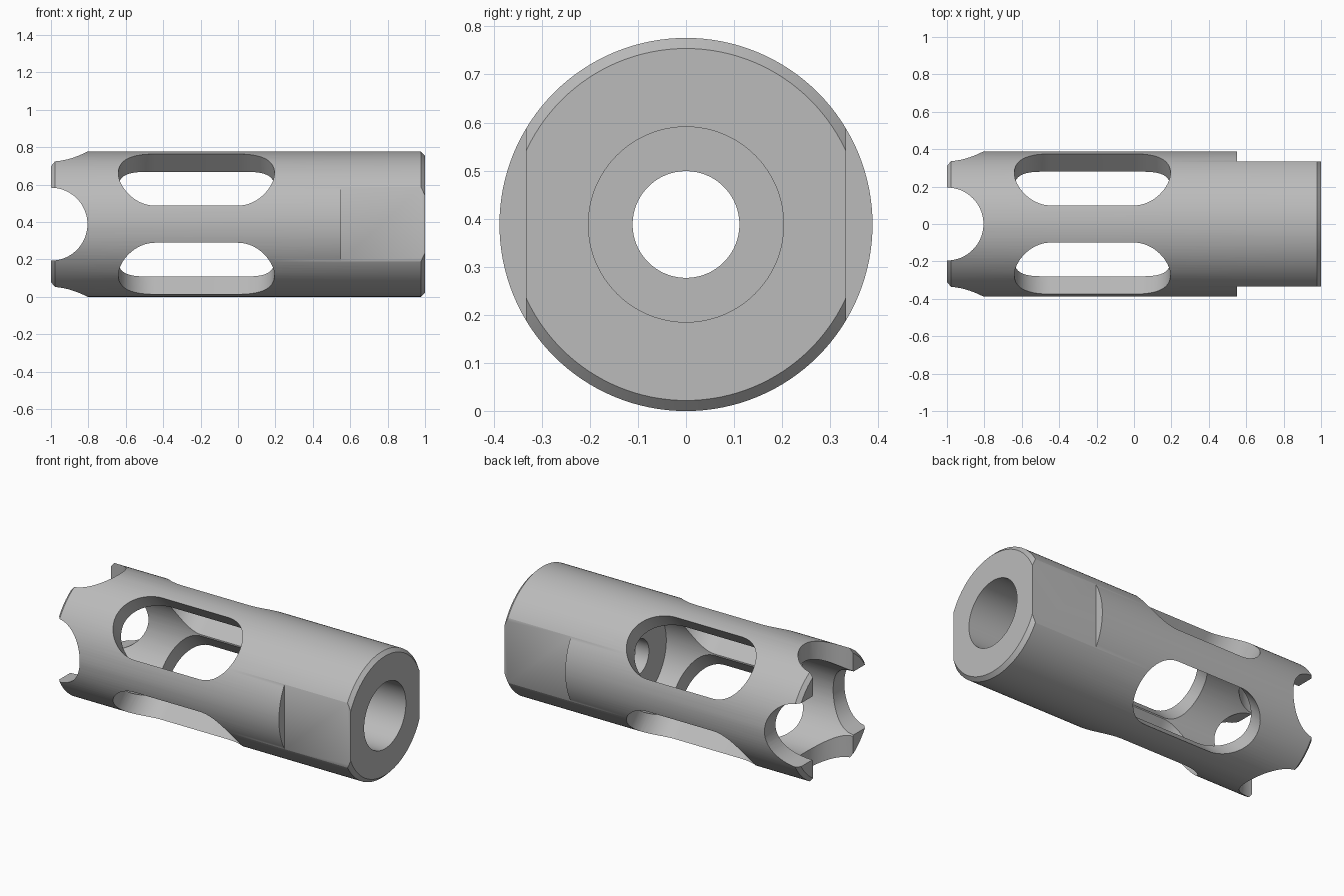
import bpy
import bmesh
from math import cos, sin, pi, radians
from mathutils import Matrix

default = bpy.data.objects.get("Cube")
if default:
    bpy.data.objects.remove(default, do_unlink=True)

RADIUS = 0.388      # outer radius, also the height of the axis
CHAMFER = 0.022
SLOT = 0.195        # half width of slots and end notches
SEGMENTS = 128

steel = bpy.data.materials.new("grey steel")
steel.use_nodes = True
steel.diffuse_color = (0.5, 0.5, 0.5, 1)
steel.node_tree.nodes["Principled BSDF"].inputs["Base Color"].default_value = (0.5, 0.5, 0.5, 1)


def add_object(name, bm):
    bmesh.ops.recalc_face_normals(bm, faces=bm.faces)
    mesh = bpy.data.meshes.new(name)
    bm.to_mesh(mesh)
    bm.free()
    mesh.materials.append(steel)
    obj = bpy.data.objects.new(name, mesh)
    bpy.context.collection.objects.link(obj)
    obj.location.z = RADIUS
    return obj


def lathe(name, profile):
    """Spin a closed (x, radius) outline about the x axis."""
    bm = bmesh.new()
    rings = []
    for i in range(SEGMENTS):
        a = 2 * pi * i / SEGMENTS
        rings.append([bm.verts.new((x, r * cos(a), r * sin(a))) for x, r in profile])
    n = len(profile)
    for i, ring in enumerate(rings):
        nxt = rings[(i + 1) % SEGMENTS]
        for j in range(n):
            k = (j + 1) % n
            bm.faces.new((ring[j], ring[k], nxt[k], nxt[j]))
    return add_object(name, bm)


def round_cutter(name, x0, x1, angle):
    """Round-ended prism passing through the axis at the given angle."""
    bm = bmesh.new()
    steps = 32
    outline = []
    for cx, start in ((x1, -pi / 2), (x0, pi / 2)):
        for i in range(steps + 1):
            if x0 == x1 and i == steps:
                continue
            a = start + pi * i / steps
            outline.append((cx + SLOT * cos(a), SLOT * sin(a)))
    low = [bm.verts.new((x, y, -0.6)) for x, y in outline]
    high = [bm.verts.new((x, y, 0.6)) for x, y in outline]
    bm.faces.new(low)
    bm.faces.new(high)
    for i in range(len(outline)):
        k = (i + 1) % len(outline)
        bm.faces.new((low[i], low[k], high[k], high[i]))
    bm.transform(Matrix.Rotation(radians(angle), 4, 'X'))
    return add_object(name, bm)


def flat_cutter(name, side):
    """Block that mills a wrench flat on one side."""
    bm = bmesh.new()
    bmesh.ops.create_cube(bm, size=1)
    bm.transform(Matrix.Translation((0.85, side * 0.483, 0)) @ Matrix.Diagonal((0.6, 0.3, 1, 1)))
    return add_object(name, bm)


# Tubular body: chamfered outside, rear bore, thin bulkhead, open front chamber
body = lathe("muzzle_body", [
    (-1, RADIUS - CHAMFER), (-1 + CHAMFER, RADIUS),
    (1 - CHAMFER, RADIUS), (1, RADIUS - CHAMFER),
    (1, 0.203), (0.42, 0.203), (0.42, 0.111),
    (0.33, 0.111), (0.33, 0.28), (-1, 0.28)])

# Four diagonal slots, four end notches and two wrench flats
cutters = [round_cutter("slot_cutter", -0.445, 0.0, a) for a in (45, 135)]
cutters += [round_cutter("notch_cutter", -1, -1, a) for a in (0, 90)]
cutters += [flat_cutter("flat_cutter", s) for s in (-1, 1)]

bpy.ops.object.select_all(action='DESELECT')
body.select_set(True)
bpy.context.view_layer.objects.active = body
for cutter in cutters:
    cut = body.modifiers.new(cutter.name, 'BOOLEAN')
    cut.operation = 'DIFFERENCE'
    cut.solver = 'EXACT'
    cut.object = cutter
bpy.context.view_layer.update()
for cut in list(body.modifiers):
    bpy.ops.object.modifier_apply(modifier=cut.name)
for cutter in cutters:
    bpy.data.objects.remove(cutter, do_unlink=True)

bpy.ops.object.shade_smooth_by_angle(angle=radians(30))
